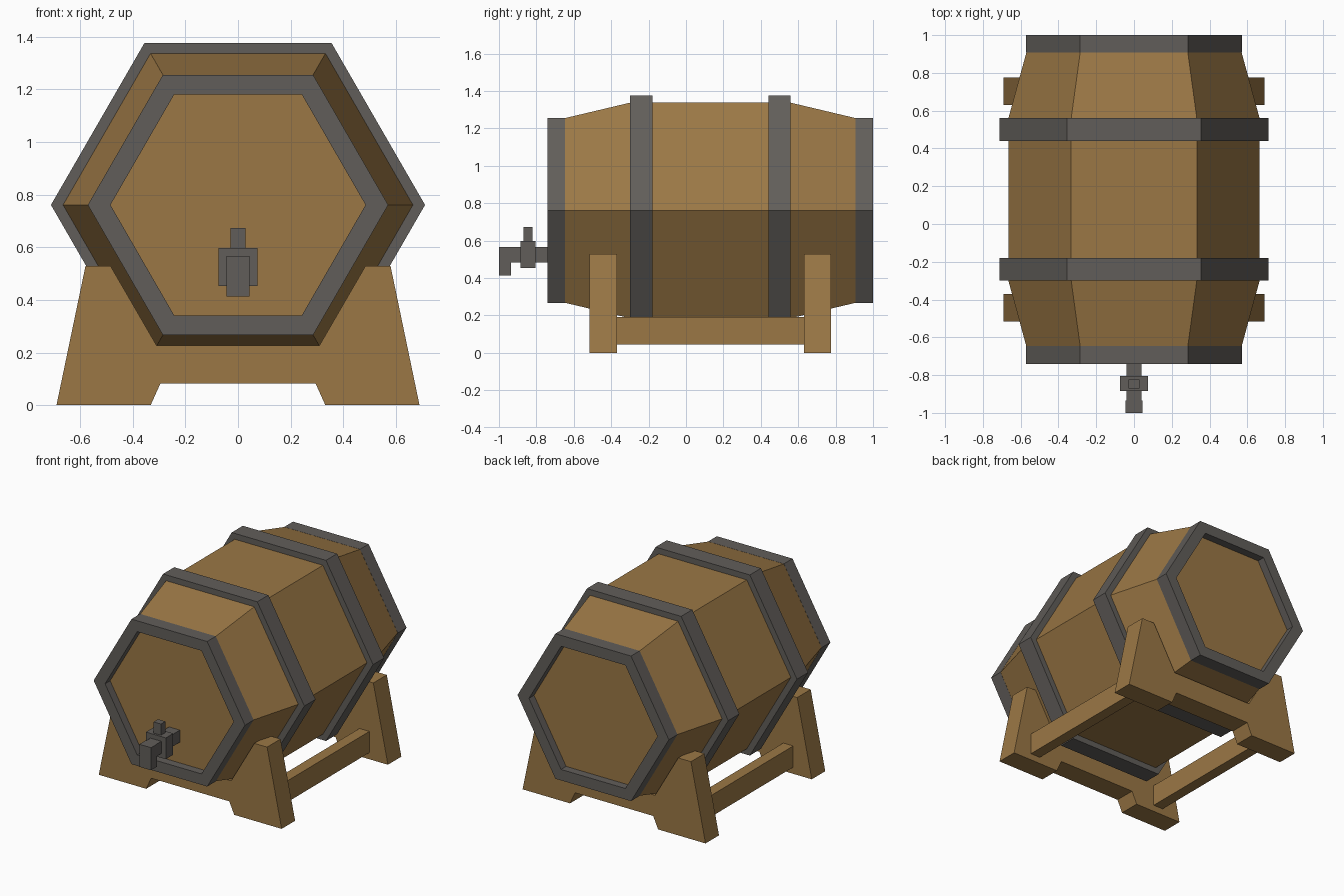
import bpy, bmesh, math

if "Cube" in bpy.data.objects:
    bpy.data.objects.remove(bpy.data.objects["Cube"])

CZ, CY = 0.761, 0.13      # barrel axis height, barrel middle in y


def material(name, rgb):
    m = bpy.data.materials.new(name)
    m.diffuse_color = (*rgb, 1)
    m.use_nodes = True
    m.node_tree.nodes["Principled BSDF"].inputs["Base Color"].default_value = m.diffuse_color
    return m


WOOD = material("oak_brown", (0.328, 0.186, 0.060))
IRON = material("dark_iron", (0.120, 0.111, 0.102))


def finish(name, bm, mat):
    bmesh.ops.recalc_face_normals(bm, faces=bm.faces)
    me = bpy.data.meshes.new(name)
    bm.to_mesh(me)
    bm.free()
    me.materials.append(mat)
    ob = bpy.data.objects.new(name, me)
    bpy.context.collection.objects.link(ob)
    return ob


def hex_loft(name, rings, mat, closed=False):
    """Loft hexagons (y, radius) along the barrel axis; closed joins last to first."""
    bm = bmesh.new()
    loops = [[bm.verts.new((r * math.cos(k * math.pi / 3), y,
                            CZ + r * math.sin(k * math.pi / 3))) for k in range(6)]
             for y, r in rings]
    pairs = list(zip(loops, loops[1:]))
    if closed:
        pairs.append((loops[-1], loops[0]))
    else:
        bm.faces.new(loops[0])
        bm.faces.new(loops[-1])
    for a, b in pairs:
        for k in range(6):
            j = (k + 1) % 6
            bm.faces.new((a[k], a[j], b[j], b[k]))
    return finish(name, bm, mat)


def hoop(name, y0, y1, outer, inner):
    hex_loft(name, [(y0, outer), (y1, outer), (y1, inner), (y0, inner)], IRON, True)


def box(name, x, y, z, mat):
    bm = bmesh.new()
    bmesh.ops.create_cube(bm, size=1)
    for v in bm.verts:
        v.co = [lo + (c + 0.5) * (hi - lo) for c, (lo, hi) in zip(v.co, (x, y, z))]
    return finish(name, bm, mat)


def cradle(name, y0, y1):
    """Support plank: half outline mirrored in x, then extruded in y."""
    r = 0.618
    half = [(r / 2, CZ - r * math.sqrt(3) / 2), (0.484, 0.528), (0.58, 0.528),
            (0.69, 0), (0.332, 0), (0.295, 0.082)]
    outline = half + [(-x, z) for x, z in reversed(half)]
    bm = bmesh.new()
    face = bm.faces.new([bm.verts.new((x, y0, z)) for x, z in outline])
    ext = bmesh.ops.extrude_face_region(bm, geom=[face])
    for v in ext["geom"]:
        if isinstance(v, bmesh.types.BMVert):
            v.co.y = y1
    return finish(name, bm, WOOD)


# Barrel body, tapered at both ends, with heads recessed inside the end hoops
profile = [(-0.815, 0.53), (-0.777, 0.57), (-0.43, 0.665)]
rings = profile + [(-y, r) for y, r in reversed(profile)]
hex_loft("barrel_body", [(CY + y, r) for y, r in rings], WOOD)

# Iron hoops and cradles, mirrored about the barrel middle
for label, s in (("front", -1), ("back", 1)):
    hoop(label + "_end_hoop", CY + s * 0.87, CY + s * 0.777, 0.571, 0.485)
    hoop(label + "_middle_hoop", CY + s * 0.43, CY + s * 0.31, 0.711, 0.64)
    cradle(label + "_cradle", CY + s * 0.645, CY + s * 0.5)

# Side rails joining the cradles
for label, s in (("left", -1), ("right", 1)):
    box(label + "_rail", sorted((s * 0.475, s * 0.55)), (-0.38, 0.64), (0.045, 0.19), WOOD)

# Tap
box("tap_pipe", (-0.041, 0.041), (-0.97, -0.68), (0.482, 0.565), IRON)
box("tap_spout", (-0.044, 0.044), (-1.0, -0.935), (0.412, 0.566), IRON)
box("tap_valve", (-0.075, 0.075), (-0.885, -0.805), (0.452, 0.597), IRON)
box("tap_handle", (-0.028, 0.028), (-0.87, -0.822), (0.59, 0.673), IRON)
